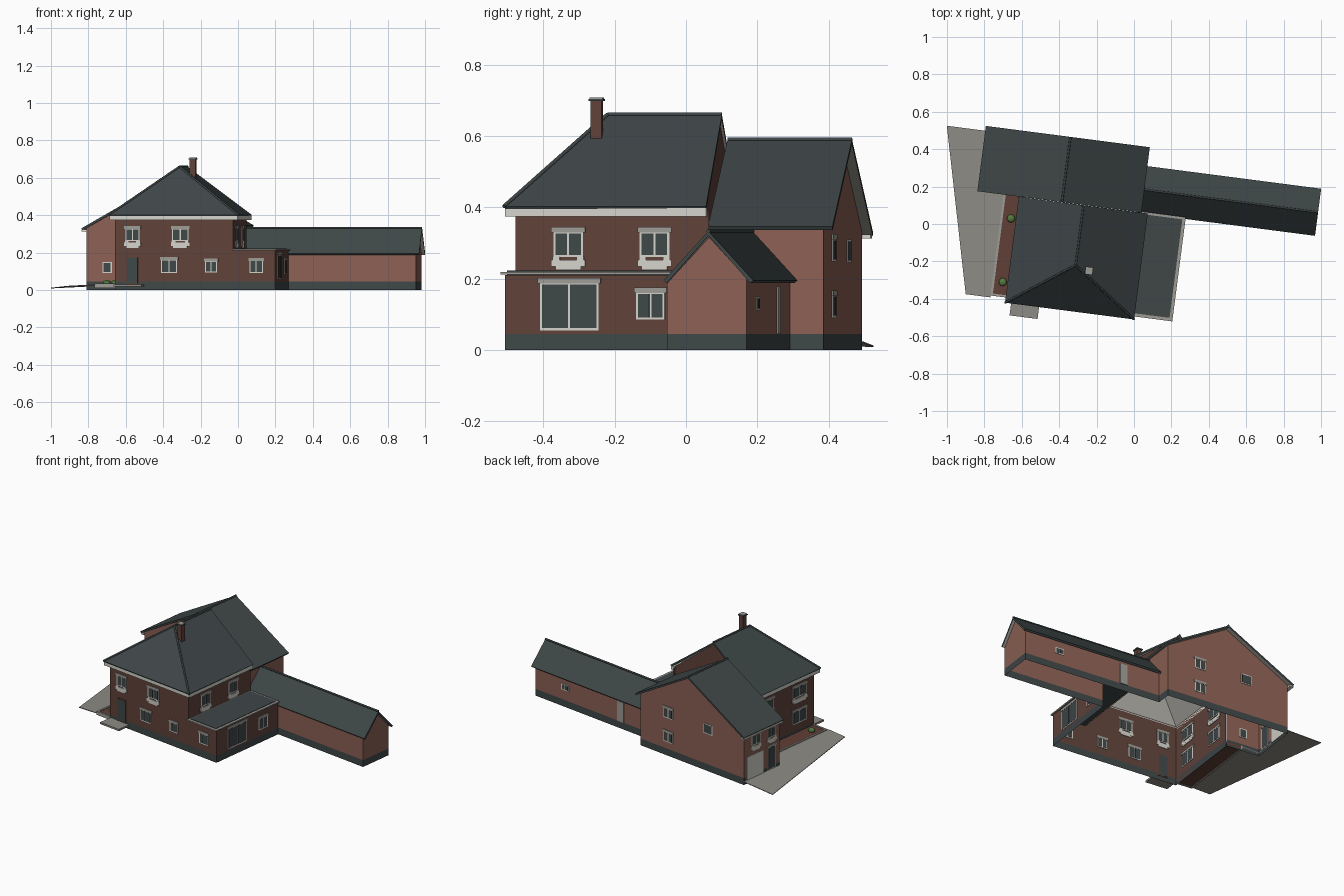
import bpy, bmesh, math
from mathutils import Vector

cube = bpy.data.objects.get("Cube")
if cube:
    bpy.data.objects.remove(cube, do_unlink=True)

TURN = math.radians(-7.4)   # the whole house is turned on its plot


def material(name, r, g, b):
    m = bpy.data.materials.new(name)
    m.use_nodes = True
    m.diffuse_color = (r, g, b, 1)
    m.node_tree.nodes["Principled BSDF"].inputs["Base Color"].default_value = (r, g, b, 1)
    return m


SLATE = material("slate", .05, .063, .064)
DARK = material("dark_brick", .118, .055, .042)
LIGHT = material("light_brick", .26, .118, .088)
WHITE = material("white_trim", .66, .65, .60)
STONE = material("stone", .34, .33, .30)
PAVING = material("paving", .27, .26, .23)
SOIL = material("soil", .12, .05, .038)
LEAF = material("leaf_green", .09, .2, .05)


def add(name, faces):
    """Object from (material, corner list) pairs."""
    mats, verts, polys = [], [], []
    for mat, pts in faces:
        if mat not in mats:
            mats.append(mat)
        polys.append(range(len(verts), len(verts) + len(pts)))
        verts += pts
    mesh = bpy.data.meshes.new(name)
    mesh.from_pydata(verts, [], [list(p) for p in polys])
    for m in mats:
        mesh.materials.append(m)
    for p, (mat, _) in zip(mesh.polygons, faces):
        p.material_index = mats.index(mat)
    bm = bmesh.new()
    bm.from_mesh(mesh)
    bmesh.ops.remove_doubles(bm, verts=bm.verts, dist=1e-5)
    bm.to_mesh(mesh)
    bm.free()
    obj = bpy.data.objects.new(name, mesh)
    obj.rotation_euler.z = TURN
    bpy.context.collection.objects.link(obj)
    return obj


def box(mat, x, y, z):
    """Faces of a box from three (low, high) ranges."""
    c = [(a, b, h) for h in z for b in y for a in x]
    quads = ((0, 2, 3, 1), (4, 5, 7, 6), (0, 1, 5, 4), (2, 6, 7, 3), (0, 4, 6, 2), (1, 3, 7, 5))
    return [(mat, [c[i] for i in q]) for q in quads]


def wall(name, mat, path, base=0, plinth=.045):
    """Wall sheet along (x, y, top) points, with a dark plinth at the ground."""
    faces = []
    low = plinth if base == 0 else base
    for (x0, y0, t0), (x1, y1, t1) in zip(path, path[1:]):
        if base == 0:
            faces.append((SLATE, [(x0, y0, 0), (x1, y1, 0), (x1, y1, low), (x0, y0, low)]))
        faces.append((mat, [(x0, y0, low), (x1, y1, low), (x1, y1, t1), (x0, y0, t0)]))
    return add(name, faces)


def shell(name, faces, thick, under):
    """Slab hanging below the given top faces, with its own underside colour."""
    obj = add(name, faces)
    obj.data.materials.append(under)
    s = obj.modifiers.new("thickness", "SOLIDIFY")
    s.thickness, s.offset = thick, -1
    s.material_offset, s.material_offset_rim = 1, 0
    return obj


def ridge(name, *paths):
    """Rounded ridge tiles along paths."""
    curve = bpy.data.curves.new(name, "CURVE")
    curve.dimensions = "3D"
    curve.bevel_depth, curve.bevel_resolution, curve.use_fill_caps = .006, 1, True
    for path in paths:
        s = curve.splines.new("POLY")
        s.points.add(len(path) - 1)
        for p, co in zip(s.points, path):
            p.co = (*co, 1)
    curve.materials.append(SLATE)
    obj = bpy.data.objects.new(name, curve)
    obj.rotation_euler.z = TURN
    bpy.context.collection.objects.link(obj)


def plate(mat, side, at, a, z, d=.004):
    """Thin plate on a wall: side 'x' means the wall has constant x."""
    deep = (at - d, at + d)
    return box(mat, deep, a, z) if side == "x" else box(mat, a, deep, z)


def window(name, side, at, a0, a1, z0, z1, panes=2, lintel=True, sill=False, frame=WHITE):
    f = .006
    faces = plate(frame, side, at, (a0, a1), (z0, z1), .003)
    step = (a1 - a0 - f) / panes
    for i in range(panes):
        s = a0 + f + i * step
        faces += plate(SLATE, side, at, (s, s + step - f), (z0 + f, z1 - f))
    if lintel:
        faces += plate(STONE, side, at, (a0 - .006, a1 + .006), (z1 - .004, z1 + .012), .0049)
    if sill:   # stepped apron under the upper windows
        faces += plate(WHITE, side, at, (a0 - .006, a1 + .006), (z0 - .026, z0 - .008), .0049)
        faces += plate(WHITE, side, at, (a0 + .006, a1 - .006), (z0 - .036, z0 - .026), .0045)
        for e in (a0 - .002, a1 - .018):
            faces += plate(WHITE, side, at, (e, e + .02), (z0 - .008, z0 + .002), .0045)
    add(name, faces)


# Main house: walls, back gable, eaves boxes
L, R, F = -.6, .036, -.478
wall("main_walls", DARK, [(L, .07, .39), (L, F, .39), (R, F, .39)])
wall("main_right_wall", DARK, [(R, F, .39), (R, .07, .39)], base=.21)
wall("main_back_gable", DARK, [(R, .058, .40), (-.281, .058, .645), (L, .058, .40)], base=.33)
eaves = box(WHITE, (-.627, .063), (-.503, F), (.374, .398))
eaves += box(WHITE, (-.627, L), (F, .065), (.374, .398))
eaves += box(WHITE, (R, .063), (F, .065), (.374, .398))
add("main_eaves", eaves)

# Main roof: hipped at the front, gabled at the back
e = .402
A, B, C, D = (-.63, -.506, e), (.066, -.506, e), (.066, .065, e), (-.63, .065, e)
R0, R1 = (-.281, -.258, .66), (-.281, .065, .66)
shell("main_roof", [(SLATE, [A, B, R0]), (SLATE, [B, C, R1, R0]), (SLATE, [D, A, R0, R1])], .012, WHITE)
ridge("main_ridge", [R1, R0], [A, R0], [B, R0])

# Chimney
x, y = -.206, -.279
chimney = box(DARK, (x - .016, x + .016), (y - .016, y + .016), (.55, .70))
chimney += box(SLATE, (x - .021, x + .021), (y - .021, y + .021), (.698, .704))
chimney += box(STONE, (x - .018, x + .018), (y - .018, y + .018), (.703, .708))
add("chimney", chimney)

# Back wing with its gables
wall("back_wing_walls", LIGHT, [(.012, .295, .344), (.012, .39, .344), (-.397, .39, .576),
                                (-.826, .39, .331), (-.826, .075, .331), (L, .075, .46)])
wall("back_wing_right_wall", LIGHT, [(.012, .075, .344), (.012, .295, .344)], base=.2)
wall("back_wing_front_gable", LIGHT, [(L, .075, .46), (-.397, .075, .576), (.012, .075, .344)], base=.33)
G0, G1 = (-.397, .066, .59), (-.397, .418, .59)
shell("back_wing_roof", [(SLATE, [(-.853, .418, .33), (-.853, .066, .33), G0, G1]),
                         (SLATE, [(.031, .066, .346), (.031, .418, .346), G1, G0])], .012, STONE)
ridge("back_wing_ridge", [G0, G1])
add("back_wing_gutter", box(WHITE, (-.852, -.826), (.07, .415), (.312, .324)))

# Long low wing
wall("long_wing_walls", LIGHT, [(.262, .07, .187), (.95, .07, .187), (.95, .189, .316),
                                (.95, .295, .2), (.012, .295, .2)])
H0, H1 = (.012, .189, .333), (.968, .189, .333)
shell("long_wing_roof", [(SLATE, [(.012, .062, .195), (.968, .062, .195), H1, H0]),
                         (SLATE, [(.968, .316, .195), (.012, .316, .195), H0, H1])], .012, STONE)
ridge("long_wing_ridge", [H0, H1])

# Flat-roofed side extension
E = .262
wall("extension_walls", DARK, [(R, F, .21), (E, F, .21), (E, .07, .21)])
add("extension_roof", box(STONE, (.03, .27), (-.49, .072), (.211, .219))
    + box(SLATE, (.045, .253), (-.473, .058), (.205, .222)))

# Front openings
window("front_upper_window_1", "y", F, -.545, -.468, .262, .33, sill=True)
window("front_upper_window_2", "y", F, -.293, -.205, .262, .33, sill=True)
window("front_lower_window_1", "y", F, -.353, -.266, .09, .165)
window("front_lower_window_2", "y", F, -.115, -.05, .094, .157)
window("extension_front_window", "y", F, .124, .197, .09, .16)
window("front_door", "y", F, -.543, -.472, .03, .18, panes=1, lintel=False, frame=DARK)

# Right side openings
for i, v in enumerate((-.37, -.126)):
    window(f"right_upper_window_{i + 1}", "x", R, v, v + .084, .26, .333, sill=True)
window("patio_window", "x", E, -.379, -.213, .055, .19)
window("extension_side_window", "x", E, -.107, -.026, .085, .163)

# Left side openings
for i, v in enumerate((-.41, -.12)):
    window(f"left_upper_window_{i + 1}", "x", L, v, v + .12, .262, .333, sill=True)
    window(f"left_lower_window_{i + 1}", "x", L, v, v + .12, .09, .175)

# Back wing openings
W = -.826
add("garage_door", plate(WHITE, "x", W, (.22, .366), (.02, .175)))
window("side_door", "x", W, .11, .18, .025, .175, panes=1)
window("wing_upper_window_1", "x", W, .245, .325, .235, .3, sill=True)
window("wing_upper_window_2", "x", W, .11, .18, .235, .3, sill=True)
window("wing_front_window", "y", .075, -.74, -.69, .09, .15, panes=1, lintel=False)
for z in (.09, .248):
    window("gable_window", "y", .39, -.25, -.177, z, z + .065)
window("gable_small_window", "y", .39, -.573, -.5, .245, .31, panes=1, lintel=False)

# Long wing back openings
window("long_wing_window", "y", .295, .68, .74, .11, .15, lintel=False)
add("long_wing_door", plate(STONE, "y", .295, (.235, .285), (.045, .178)))

# Driveway, doorstep and planted bed
plan = [(-1.06, .392), (-.844, -.488), (-.71, -.488), (-.71, .075), (W, .075), (W, .392)]
shell("driveway", [(PAVING, [(u, v, .03 + min(0, u + .71) * .05) for u, v in plan])], .004, PAVING)
add("doorstep", box(PAVING, (-.597, -.446), (-.57, F), (.018, .03)))
add("flower_bed", box(SOIL, (-.7, L), (-.466, .075), (.015, .03)))
add("bed_kerb", box(STONE, (-.712, -.7), (-.478, .075), (.012, .035))
    + box(STONE, (-.7, L), (-.478, -.466), (.012, .035)))
for i, v in enumerate((-.055, -.398)):
    bm = bmesh.new()
    bmesh.ops.create_icosphere(bm, subdivisions=2, radius=.022)
    mesh = bpy.data.meshes.new("bush")
    bm.to_mesh(mesh)
    bm.free()
    mesh.materials.append(LEAF)
    bush = bpy.data.objects.new(f"bush_{i + 1}", mesh)
    c, s = math.cos(TURN), math.sin(TURN)
    bush.location = Vector((-.656 * c - v * s, -.656 * s + v * c, .038))
    bush.scale.z = .7
    bpy.context.collection.objects.link(bush)
